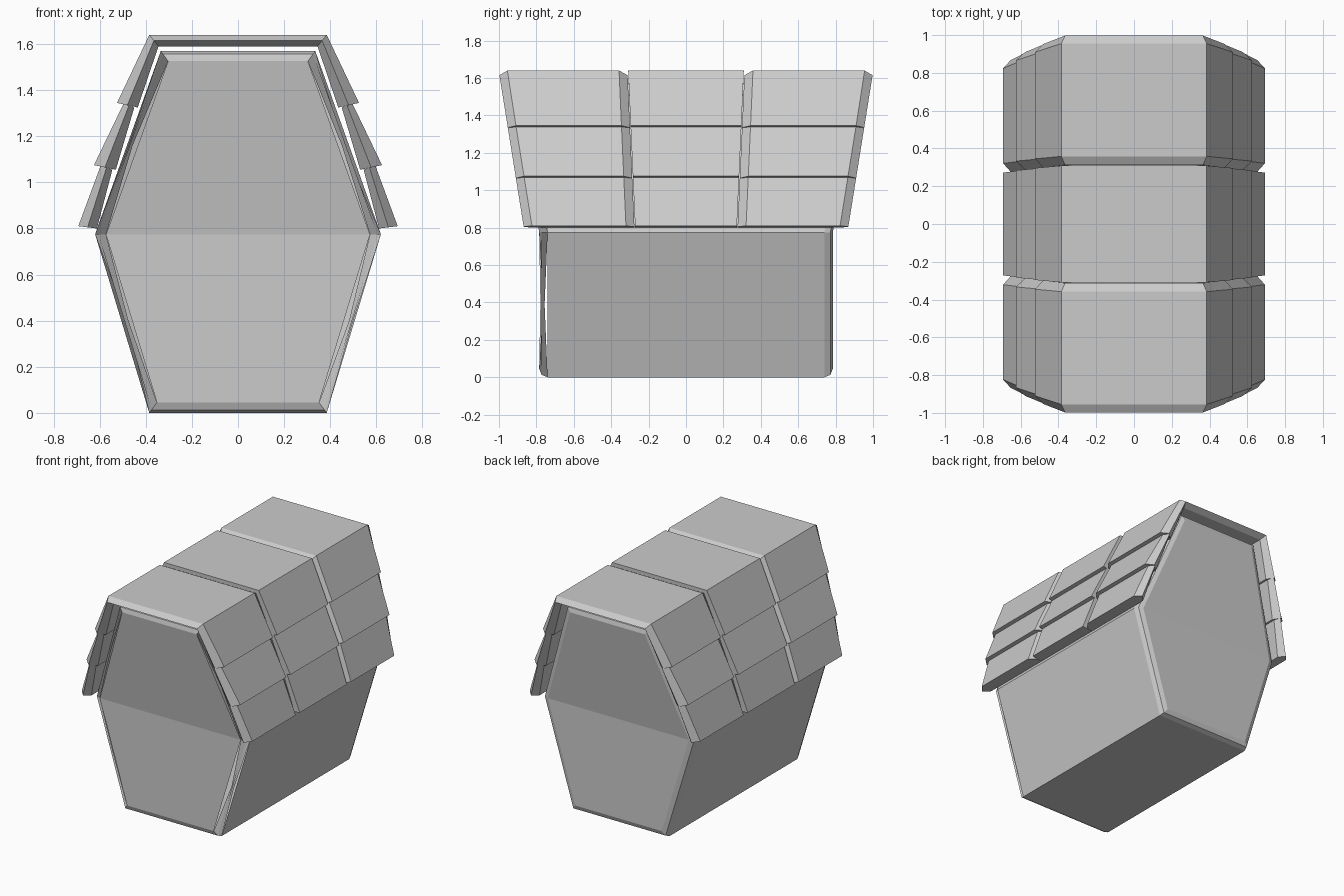
import bpy
import bmesh

cube = bpy.data.objects.get("Cube")
if cube:
    bpy.data.objects.remove(cube, do_unlink=True)

grey = bpy.data.materials.new("plain_grey")
grey.use_nodes = True
COLOUR = (0.6, 0.6, 0.6, 1)
grey.diffuse_color = COLOUR
grey.node_tree.nodes["Principled BSDF"].inputs["Base Color"].default_value = COLOUR


def finish(name, bm):
    bmesh.ops.recalc_face_normals(bm, faces=bm.faces)
    mesh = bpy.data.meshes.new(name)
    bm.to_mesh(mesh)
    bm.free()
    mesh.materials.append(grey)
    obj = bpy.data.objects.new(name, mesh)
    bpy.context.collection.objects.link(obj)


def loft(ring_a, ring_b):
    """Join two six-point rings; each end is two quads sharing a crease."""
    bm = bmesh.new()
    a = [bm.verts.new(p) for p in ring_a]
    b = [bm.verts.new(p) for p in ring_b]
    for i in range(6):
        j = (i + 1) % 6
        bm.faces.new((a[i], a[j], b[j], b[i]))
    for r in (a, b):
        bm.faces.new((r[0], r[1], r[2], r[5]))
        bm.faces.new((r[5], r[2], r[3], r[4]))
    return bm, a, b


# Six-sided body, its upper half flaring out towards both ends
levels = [(0.385, 0, 0.785), (0.62, 0.775, 0.785), (0.335, 1.57, 0.92)]
right = [(x, y, z) for x, z, y in levels]
order = [(-1, 0), (1, 0), (1, 1), (1, 2), (-1, 2), (-1, 1)]


def body_ring(end):
    return [(s * right[k][0], end * right[k][1], right[k][2]) for s, k in order]


bm, front, back = loft(body_ring(-1), body_ring(1))
rims = [bm.edges.get((r[i], r[(i + 1) % 6])) for r in (front, back) for i in range(6)]
bmesh.ops.bevel(bm, geom=rims, offset=0.045, segments=2, profile=0.5, affect='EDGES')
finish("body", bm)


# Roof slabs: ends follow the flare, with a pointed rim at the open ends
def end_y(z):
    return 1 - 0.16 * (1.63 - min(z, 1.63))


def seam_y(z):
    return 0.313 - 0.045 * (1.63 - min(z, 1.63))


def slab(name, corners, start, stop):
    """Corners run outer a, outer b, inner b, inner a in x and z."""
    oa, ob, ib, ia = corners
    mid_a = [(p + q) / 2 for p, q in zip(oa, ia)]
    mid_b = [(p + q) / 2 for p, q in zip(ob, ib)]
    section = [oa, ob, mid_b, ib, ia, mid_a]
    depth = [0, 0, 1, 2, 2, 1]

    def ring(end):
        side, edge, insets = end
        return [(x, side * (edge(z) - insets[d]), z) for (x, z), d in zip(section, depth)]
    finish(name, loft(ring(start), ring(stop))[0])


RIM, LAP, FLAT = (0.045, 0, 0.04), (-0.045, 0, 0), (0.004, 0.004, 0.004)
sections = {
    "front": ((-1, end_y, RIM), (-1, seam_y, LAP)),
    "middle": ((-1, seam_y, FLAT), (1, seam_y, FLAT)),
    "back": ((1, seam_y, LAP), (1, end_y, RIM)),
}
rows = {
    "upper": [(0.385, 1.64), (0.525, 1.345), (0.435, 1.325), (0.345, 1.59)],
    "centre": [(0.495, 1.345), (0.625, 1.075), (0.53, 1.055), (0.45, 1.325)],
    "lower": [(0.595, 1.075), (0.693, 0.81), (0.612, 0.8), (0.545, 1.055)],
}
top = [(-0.385, 1.64), (0.385, 1.64), (0.345, 1.59), (-0.345, 1.59)]

for place, (start, stop) in sections.items():
    slab(f"{place}_roof_top", top, start, stop)
    for row, corners in rows.items():
        for side, sign in (("left", 1), ("right", -1)):
            mirrored = [(sign * x, z) for x, z in corners]
            slab(f"{place}_{row}_{side}_shingle", mirrored, start, stop)
